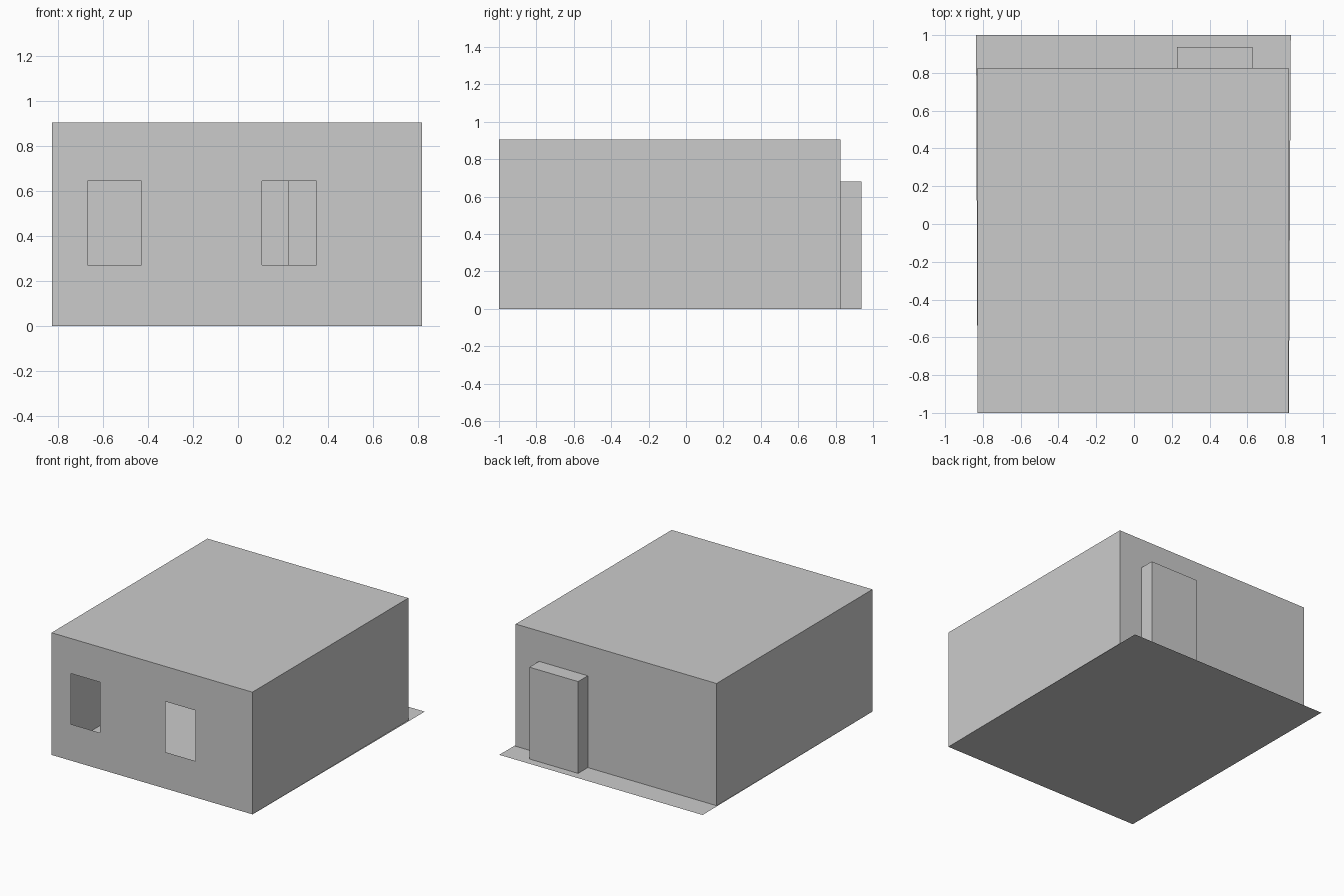
import bpy, bmesh

if "Cube" in bpy.data.objects:
    bpy.data.objects.remove(bpy.data.objects["Cube"])

L, R, F, B, H = -0.828, 0.818, -1.0, 0.825, 0.905   # room limits
AL, AR, AB, AH = 0.227, 0.627, 0.938, 0.68          # alcove limits


def sheet(name, quads):
    """Single-skin part from a few quads, welded together."""
    bm = bmesh.new()
    for q in quads:
        bm.faces.new([bm.verts.new(p) for p in q])
    bmesh.ops.remove_doubles(bm, verts=bm.verts, dist=1e-5)
    me = bpy.data.meshes.new(name)
    bm.to_mesh(me)
    bm.free()
    ob = bpy.data.objects.new(name, me)
    bpy.context.collection.objects.link(ob)
    return ob


def wall(name, y, xs, zs, holes, front):
    """Upright wall across x as a grid of panels, leaving out the holes."""
    quads = []
    for i in range(len(xs) - 1):
        for j in range(len(zs) - 1):
            if (i, j) in holes:
                continue
            q = [(xs[i], y, zs[j]), (xs[i + 1], y, zs[j]),
                 (xs[i + 1], y, zs[j + 1]), (xs[i], y, zs[j + 1])]
            quads.append(q if front else q[::-1])
    ob = sheet(name, quads)
    # merge panels into clean flat faces
    bm = bmesh.new()
    bm.from_mesh(ob.data)
    bmesh.ops.dissolve_limit(bm, angle_limit=0.01, verts=bm.verts, edges=bm.edges)
    bm.to_mesh(ob.data)
    bm.free()


# front wall with two window openings, back wall with alcove opening
wall("front_wall", F, [L, -0.67, -0.43, 0.107, 0.35, R], [0, 0.27, 0.645, H],
     {(1, 1), (3, 1)}, True)
wall("back_wall", B, [L, AL, AR, R], [0, AH, H], {(1, 0)}, False)

# side walls
sheet("left_wall", [[(L, B, 0), (L, F, 0), (L, F, H), (L, B, H)]])
sheet("right_wall", [[(R, F, 0), (R, B, 0), (R, B, H), (R, F, H)]])

# flat roof
sheet("roof", [[(L, F, H), (R, F, H), (R, B, H), (L, B, H)]])

# floor slab, reaching out past the back wall
sheet("floor", [[(-0.828, -1, 0), (-0.836, 1, 0), (0.83, 1, 0), (0.82, -1, 0)]])

# door alcove: sides, back and top
sheet("alcove", [
    [(AL, AB, 0), (AL, B, 0), (AL, B, AH), (AL, AB, AH)],
    [(AR, B, 0), (AR, AB, 0), (AR, AB, AH), (AR, B, AH)],
    [(AR, AB, 0), (AL, AB, 0), (AL, AB, AH), (AR, AB, AH)],
    [(AL, B, AH), (AR, B, AH), (AR, AB, AH), (AL, AB, AH)],
])
